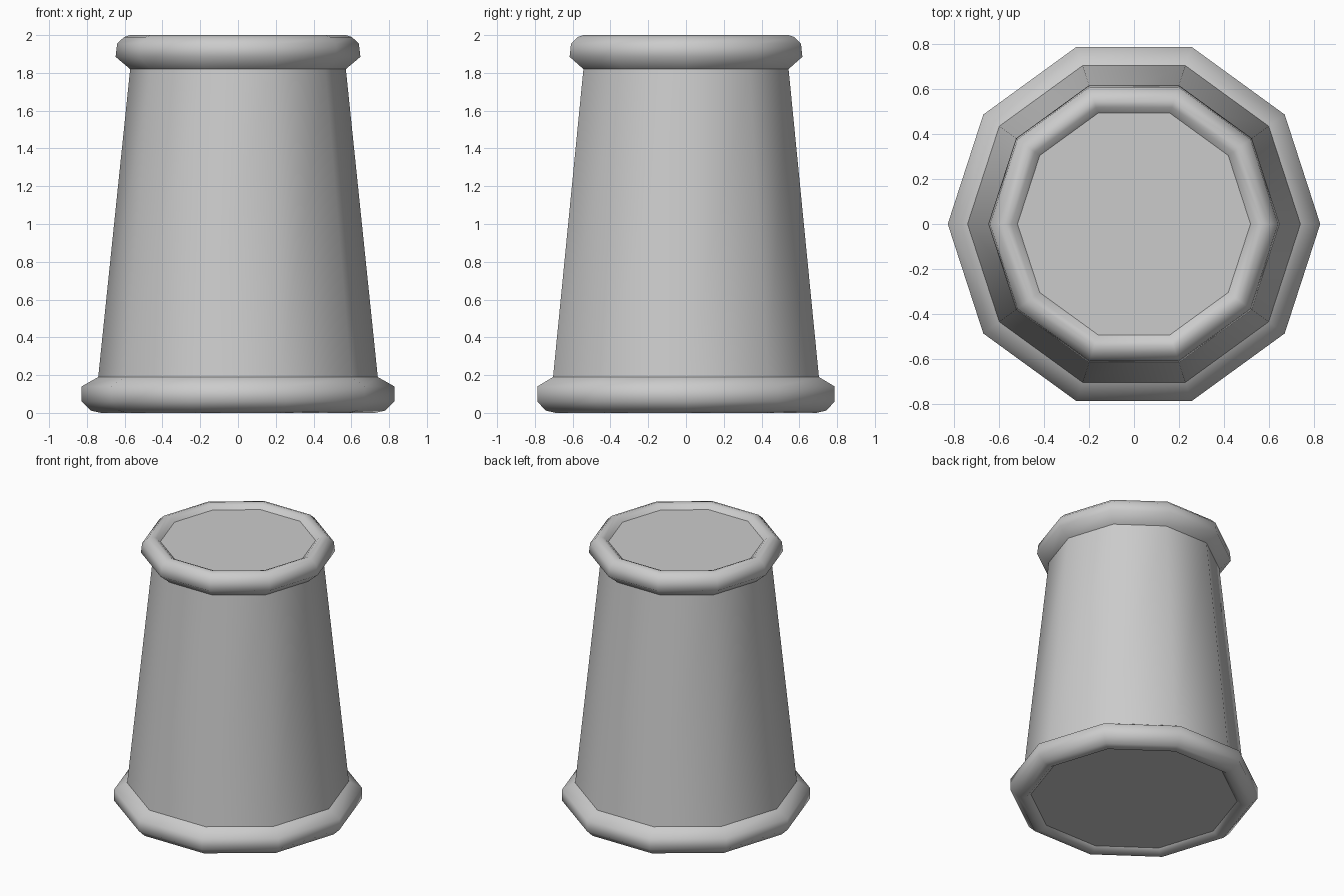
import bpy, bmesh, math

if "Cube" in bpy.data.objects:
    bpy.data.objects.remove(bpy.data.objects["Cube"])

SIDES = 10


def lathe(name, profile, cap_start=False, cap_end=False):
    """Revolve (radius, z) points, listed bottom to top on the outside."""
    bm = bmesh.new()
    rings = []
    for r, z in profile:
        rings.append([bm.verts.new((r * math.cos(2 * math.pi * i / SIDES),
                                    r * math.sin(2 * math.pi * i / SIDES), z))
                      for i in range(SIDES)])
    for a, b in zip(rings, rings[1:]):
        for i in range(SIDES):
            j = (i + 1) % SIDES
            bm.faces.new((a[i], a[j], b[j], b[i])).smooth = True
    # flat caps keep a crisp border
    if cap_start:
        bm.faces.new(rings[0][::-1]).smooth = False
    if cap_end:
        bm.faces.new(rings[-1]).smooth = False
    mesh = bpy.data.meshes.new(name)
    bm.to_mesh(mesh)
    bm.free()
    obj = bpy.data.objects.new(name, mesh)
    bpy.context.collection.objects.link(obj)
    return obj


# Base rim with slightly recessed underside
lathe("base_rim", [(0.69, 0.03), (0.725, 0.0), (0.78, 0.012), (0.828, 0.06),
                   (0.828, 0.14), (0.74, 0.19)], cap_start=True)

# Tapered body
lathe("tapered_body", [(0.74, 0.19), (0.571, 1.82)])

# Top rim with slightly recessed lid
lathe("top_rim", [(0.571, 1.82), (0.648, 1.885), (0.64, 1.955), (0.603, 1.99),
                  (0.571, 2.0), (0.545, 1.99), (0.518, 1.965)], cap_end=True)
